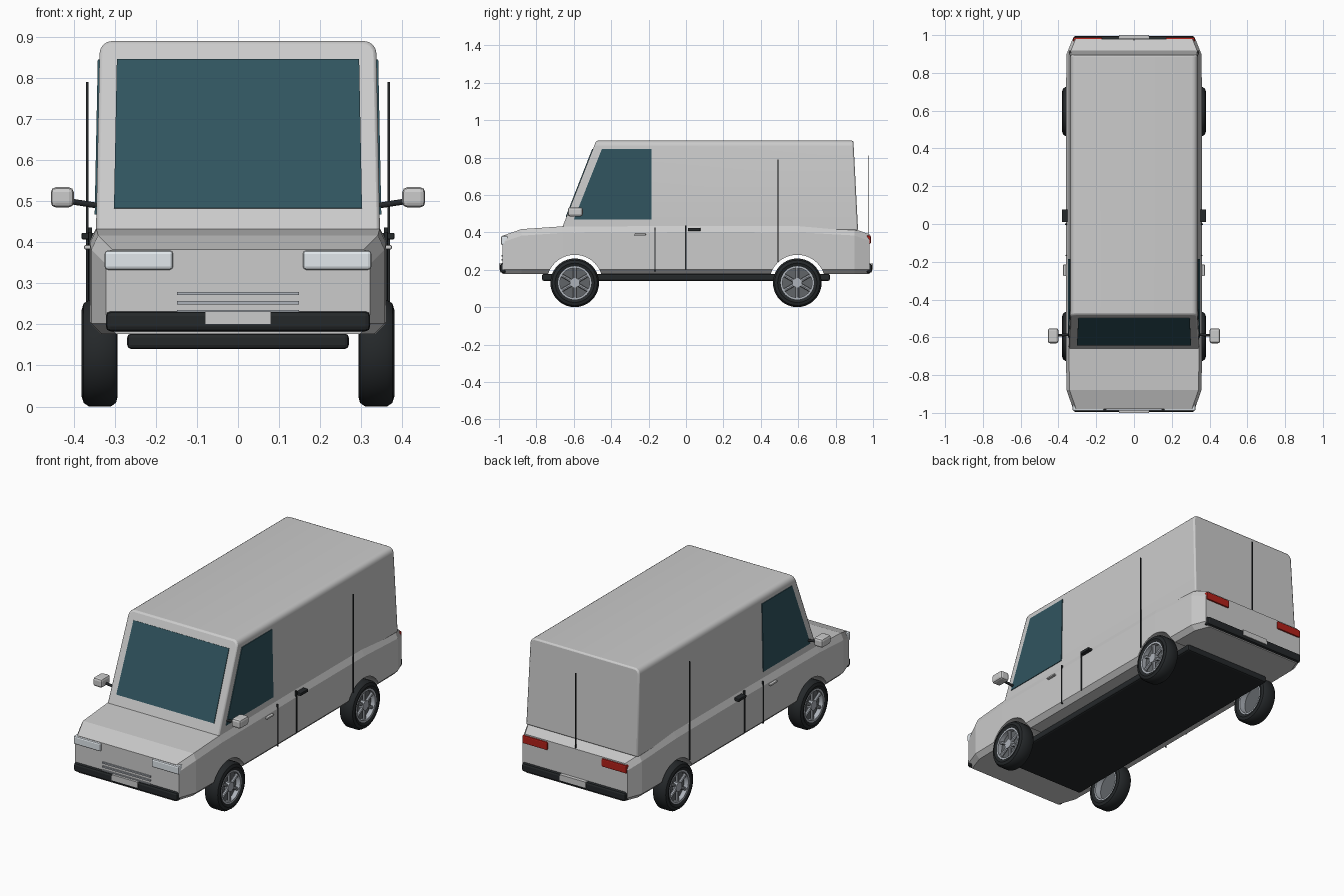
import bpy, bmesh, math
from mathutils import Vector, Matrix

if "Cube" in bpy.data.objects:
    bpy.data.objects.remove(bpy.data.objects["Cube"])


def material(name, rgb):
    m = bpy.data.materials.new(name)
    m.diffuse_color = (*rgb, 1)
    m.use_nodes = True
    m.node_tree.nodes["Principled BSDF"].inputs["Base Color"].default_value = m.diffuse_color
    return m


BLACK = material("black_rubber", (0.018, 0.021, 0.023))
GLASS = material("dark_glass", (0.03, 0.09, 0.115))
RED = material("red_lens", (0.45, 0.015, 0.01))
LAMP = material("lamp_lens", (0.75, 0.8, 0.84))
SILVER = material("silver_rim", (0.42, 0.45, 0.49))


def finish(name, bm, mat=None, mirror=False, bevel=0, smooth=False):
    bmesh.ops.recalc_face_normals(bm, faces=bm.faces)
    me = bpy.data.meshes.new(name)
    bm.to_mesh(me)
    bm.free()
    ob = bpy.data.objects.new(name, me)
    bpy.context.collection.objects.link(ob)
    if mat:
        me.materials.append(mat)
    if bevel:
        b = ob.modifiers.new("bevel", 'BEVEL')
        b.width, b.segments, b.limit_method = bevel, 2, 'ANGLE'
        b.angle_limit = math.radians(40)
    if mirror:
        ob.modifiers.new("mirror", 'MIRROR').use_mirror_merge = False
    if smooth:
        bpy.ops.object.select_all(action='DESELECT')
        ob.select_set(True)
        bpy.context.view_layer.objects.active = ob
        bpy.ops.object.shade_smooth_by_angle(angle=math.radians(35))
    return ob


def box(name, x, y, z, mat=None, mirror=False, bevel=0):
    bm = bmesh.new()
    bmesh.ops.create_cube(bm, size=1)
    for v in bm.verts:
        v.co = [(a + b) / 2 + c * (b - a) for (a, b), c in zip((x, y, z), v.co)]
    return finish(name, bm, mat, mirror, bevel)


def add_rod(bm, a, b, r, n=12):
    a, b = Vector(a), Vector(b)
    rot = (b - a).to_track_quat('Z', 'Y').to_matrix().to_4x4()
    bmesh.ops.create_cone(bm, cap_ends=True, segments=n, radius1=r, radius2=r,
                          depth=(b - a).length, matrix=Matrix.Translation((a + b) / 2) @ rot)


def loft(rings):
    bm = bmesh.new()
    rows = [[bm.verts.new(p) for p in ring] for ring in rings]
    n = len(rows[0])
    for r, s in zip(rows, rows[1:]):
        for i in range(n):
            bm.faces.new((r[i], r[(i + 1) % n], s[(i + 1) % n], s[i]))
    bm.faces.new(rows[0])
    bm.faces.new(rows[-1])
    return bm


# lower body: cross-sections (y, half width, top height) along the length
rings = []
for y, w, zt in [(-0.98, 0.322, 0.382), (-0.88, 0.357, 0.417), (-0.66, 0.361, 0.432), (0, 0.361, 0.436),
                 (0.6, 0.361, 0.435), (0.9, 0.357, 0.418), (0.98, 0.325, 0.39)]:
    half = [(w - 0.025, 0.177), (w, 0.202), (w, zt - 0.035), (w - 0.016, zt)]
    rings.append([(x, y, z) for x, z in half] + [(-x, y, z) for x, z in reversed(half)])
body = finish("lower_body", loft(rings))

# wheel arches cut through the body
bm = bmesh.new()
for y in (-0.595, 0.595):
    add_rod(bm, (-0.5, y, 0.13), (0.5, y, 0.13), 0.15, 40)
cutter = finish("arch_cutter", bm)
cutter.hide_render = True
cut = body.modifiers.new("arches", 'BOOLEAN')
cut.object, cut.operation, cut.solver = cutter, 'DIFFERENCE', 'EXACT'
bpy.ops.object.select_all(action='DESELECT')
bpy.context.view_layer.objects.active = body
body.select_set(True)
bpy.ops.object.modifier_apply(modifier=cut.name)
bpy.data.objects.remove(cutter)


# cabin: side profile with sides leaning in, rounded along the roof
def side_x(z):
    return 0.346 - (z - 0.42) * 0.02


def screen_y(z):
    return -0.66 + (z - 0.43) * 0.391


outline = [(screen_y(0.41), 0.41), (-0.48, 0.89), (0.895, 0.89), (0.92, 0.41)]
bm = loft([[(s * side_x(z), y, z) for y, z in outline] for s in (-1, 1)])
roof_edges = [e for e in bm.edges if all(v.co.z > 0.88 for v in e.verts)
              and abs(e.verts[0].co.y - e.verts[1].co.y) > 1]
bmesh.ops.bevel(bm, geom=roof_edges, offset=0.03, segments=4, profile=0.5, affect='EDGES')
finish("cabin", bm, bevel=0.008, smooth=True)


# glass panes
def pane(name, pts, mirror=False):
    bm = bmesh.new()
    bm.faces.new([bm.verts.new(p) for p in pts])
    ob = finish(name, bm, GLASS)
    sol = ob.modifiers.new("thickness", 'SOLIDIFY')
    sol.thickness, sol.offset = 0.008, 0
    if mirror:
        ob.modifiers.new("mirror", 'MIRROR').use_mirror_merge = False


pane("windscreen", [(x, screen_y(z), z) for x, z in
                    [(-0.302, 0.482), (0.302, 0.482), (0.295, 0.845), (-0.295, 0.845)]])
pane("side_window", [(side_x(z), y, z) for y, z in
                     [(-0.6, 0.468), (-0.185, 0.468), (-0.185, 0.845), (-0.45, 0.845)]], True)

# underbody, bumpers, plates, lights and grille
box("underbody", (-0.27, 0.27), (-0.77, 0.77), (0.14, 0.178), BLACK, bevel=0.01)
for name, s in (("front", -1), ("rear", 1)):
    def span(a, b):
        return sorted((s * a, s * b))
    box(name + "_bumper", (-0.322, 0.322), span(0.96, 0.995), (0.183, 0.232), BLACK, bevel=0.012)
    box(name + "_plate", (-0.08, 0.08), span(0.98, 1.0), (0.2, 0.232))
box("headlight", (0.158, 0.325), (-0.99, -0.95), (0.333, 0.38), LAMP, True, 0.008)
box("tail_light", (0.168, 0.322), (0.95, 0.988), (0.338, 0.383), RED, True, 0.006)
for i, z in enumerate((0.231, 0.253, 0.275)):
    box(f"grille_bar_{i + 1}", (-0.148, 0.148), (-0.987, -0.97), (z - 0.004, z + 0.004), SILVER)

# door seams and handles
box("front_door_seam", (0.355, 0.364), (-0.168, -0.164), (0.19, 0.425), BLACK, True)
box("middle_door_seam", (0.355, 0.365), (-0.005, 0.002), (0.2, 0.436), BLACK, True)
box("rear_side_seam", (0.364, 0.37), (0.49, 0.494), (0.24, 0.79), BLACK, True)
box("rear_door_seam", (-0.003, 0.003), (0.972, 0.977), (0.2, 0.81), BLACK)
box("sliding_door_handle", (0.345, 0.381), (0.01, 0.077), (0.407, 0.423), BLACK, True, 0.003)
box("front_door_handle", (0.355, 0.375), (-0.275, -0.215), (0.383, 0.393), None, True, 0.003)

# door mirrors
box("mirror_head", (0.4, 0.456), (-0.632, -0.552), (0.485, 0.534), None, True, 0.012)
bm = bmesh.new()
add_rod(bm, (0.335, -0.585, 0.488), (0.41, -0.59, 0.5), 0.007)
finish("mirror_arm", bm, BLACK, True)


# wheels: lathed tyre and rim, hub and spokes
def lathe(name, profile, y, mat):
    rings, n = [], 40
    bm = bmesh.new()
    for k in range(n):
        a = 2 * math.pi * k / n
        rings.append([bm.verts.new((x, y + r * math.cos(a), 0.13 + r * math.sin(a))) for x, r in profile])
    m = len(profile)
    for k in range(n):
        p, q = rings[k], rings[(k + 1) % n]
        for i in range(m):
            j = (i + 1) % m
            bm.faces.new((p[i], p[j], q[j], q[i]))
    finish(name, bm, mat, True, smooth=True)


for name, y in (("front", -0.595), ("rear", 0.595)):
    lathe(name + "_tyre", [(0.3, 0.088), (0.293, 0.105), (0.297, 0.121), (0.31, 0.13), (0.363, 0.13),
                           (0.376, 0.121), (0.381, 0.105), (0.374, 0.088)], y, BLACK)
    lathe(name + "_rim", [(0.3, 0.08), (0.3, 0.089), (0.376, 0.089), (0.376, 0.079)], y, SILVER)
    bm = bmesh.new()
    add_rod(bm, (0.335, y, 0.13), (0.35, y, 0.13), 0.083, 40)
    finish(name + "_wheel_disc", bm, material(name + "_disc_grey", (0.12, 0.13, 0.14)), True)
    bm = bmesh.new()
    add_rod(bm, (0.34, y, 0.13), (0.374, y, 0.13), 0.026, 24)
    for k in range(6):
        a = math.pi / 2 + k * math.pi / 3
        add_rod(bm, (0.362, y, 0.13),
                (0.362, y + 0.084 * math.cos(a), 0.13 + 0.084 * math.sin(a)), 0.009, 8)
    finish(name + "_wheel_spokes", bm, SILVER, True)
